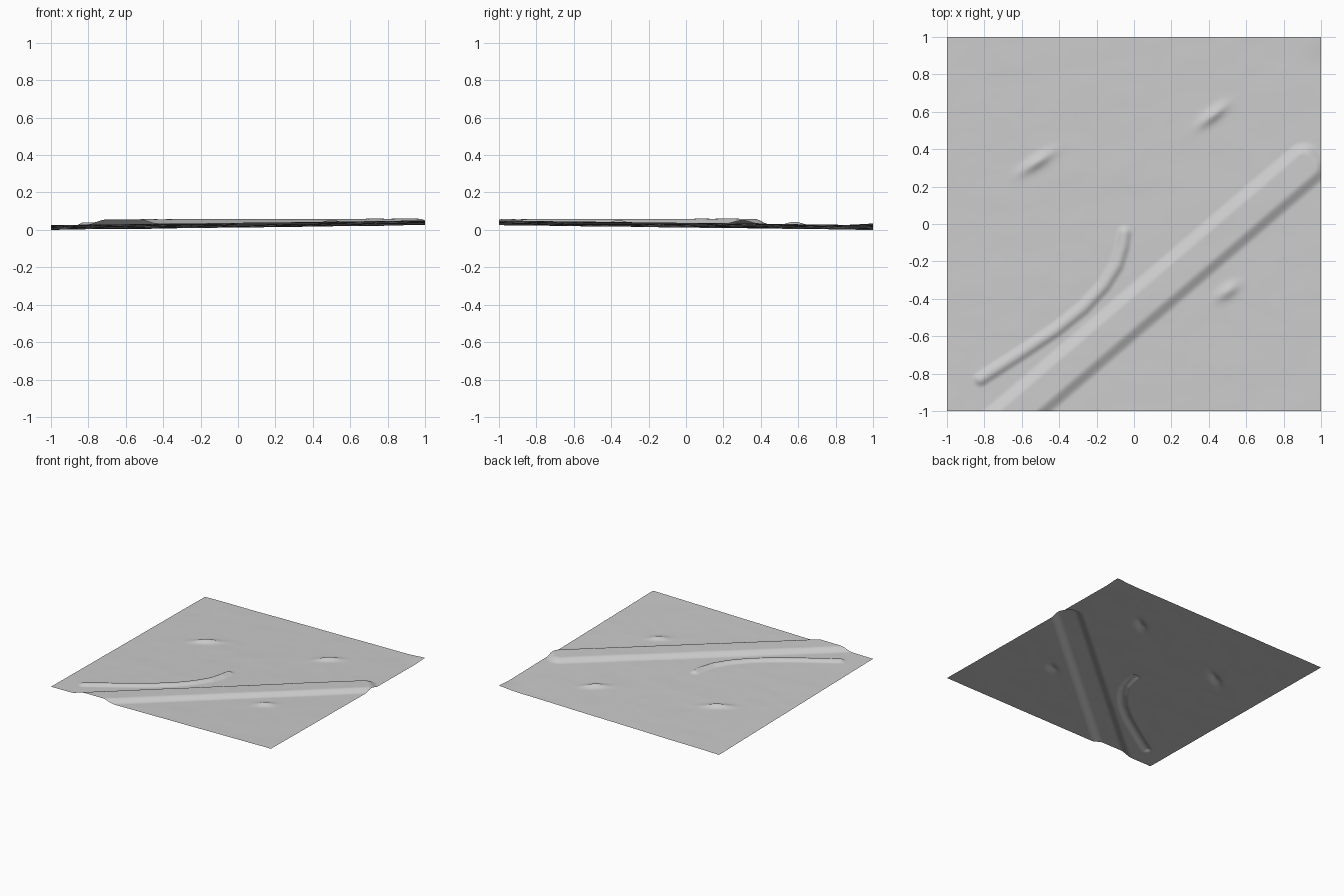
import bpy, bmesh, math
from mathutils import Vector, noise

if "Cube" in bpy.data.objects:
    bpy.data.objects.remove(bpy.data.objects["Cube"])

N = 220                                    # grid resolution
AX = Vector((0.76, 0.65)).normalized()     # long embankment direction
NORMAL = Vector((-AX.y, AX.x))
START = Vector((-0.62, -1.0))
LENGTH, HALF, ROUND = 2.1, 0.092, 0.07
PATH = [Vector(p) for p in ((-0.82, -0.83), (-0.6, -0.69), (-0.42, -0.57), (-0.27, -0.45),
                            (-0.16, -0.33), (-0.09, -0.22), (-0.06, -0.12), (-0.05, -0.05))]
# mounds: x, y, half length, half width, angle, height
MOUNDS = [(0.42, 0.58, 0.085, 0.03, 38, 0.02),
          (-0.52, 0.33, 0.095, 0.03, 33, 0.02),
          (0.5, -0.36, 0.065, 0.032, 35, 0.017)]


def step(a, b, v):
    t = min(1, max(0, (v - a) / (b - a)))
    return t * t * (3 - 2 * t)


def embankment(p):
    # rounded box distance, open at the near end
    d = p - START
    qx = d.dot(AX) - LENGTH + ROUND
    qy = abs(d.dot(NORMAL)) - HALF + ROUND
    dist = math.hypot(max(qx, 0), max(qy, 0)) + min(max(qx, qy), 0) - ROUND
    return 0.026 * (1 - step(-0.035, 0.035, dist))


def berm(p):
    # distance to the curved path
    best = 9
    for a, b in zip(PATH, PATH[1:]):
        ab = b - a
        t = min(1, max(0, (p - a).dot(ab) / ab.length_squared))
        best = min(best, (p - a - ab * t).length)
    return 0.015 * (1 - step(0.005, 0.045, best))


def mound(p, x, y, length, width, angle, height):
    c, s = math.cos(math.radians(angle)), math.sin(math.radians(angle))
    dx, dy = p.x - x, p.y - y
    u, v = (dx * c + dy * s) / length, (-dx * s + dy * c) / width
    return height * math.exp(-u * u - v * v)


def height(x, y):
    p = Vector((x, y))
    z = 0.026 + 0.0125 * x - 0.0125 * y
    z += 0.0015 * noise.noise(Vector((x * 3, y * 5, 2)))
    z += 0.0008 * noise.noise(Vector((x * 8, y * 10, 7)))
    z += 0.008 * math.exp(-((x - 1) ** 2 + (y - 1) ** 2) / 0.01)   # raised far corner
    return z + max(embankment(p), berm(p)) + sum(mound(p, *m) for m in MOUNDS)


# terrain sheet
bm = bmesh.new()
bmesh.ops.create_grid(bm, x_segments=N, y_segments=N, size=1)
for v in bm.verts:
    v.co.z = height(v.co.x, v.co.y)
low = min(v.co.z for v in bm.verts)
for v in bm.verts:
    v.co.z -= low
for f in bm.faces:
    f.smooth = True
mesh = bpy.data.meshes.new("terrain")
bm.to_mesh(mesh)
bm.free()
terrain = bpy.data.objects.new("terrain", mesh)
bpy.context.collection.objects.link(terrain)
